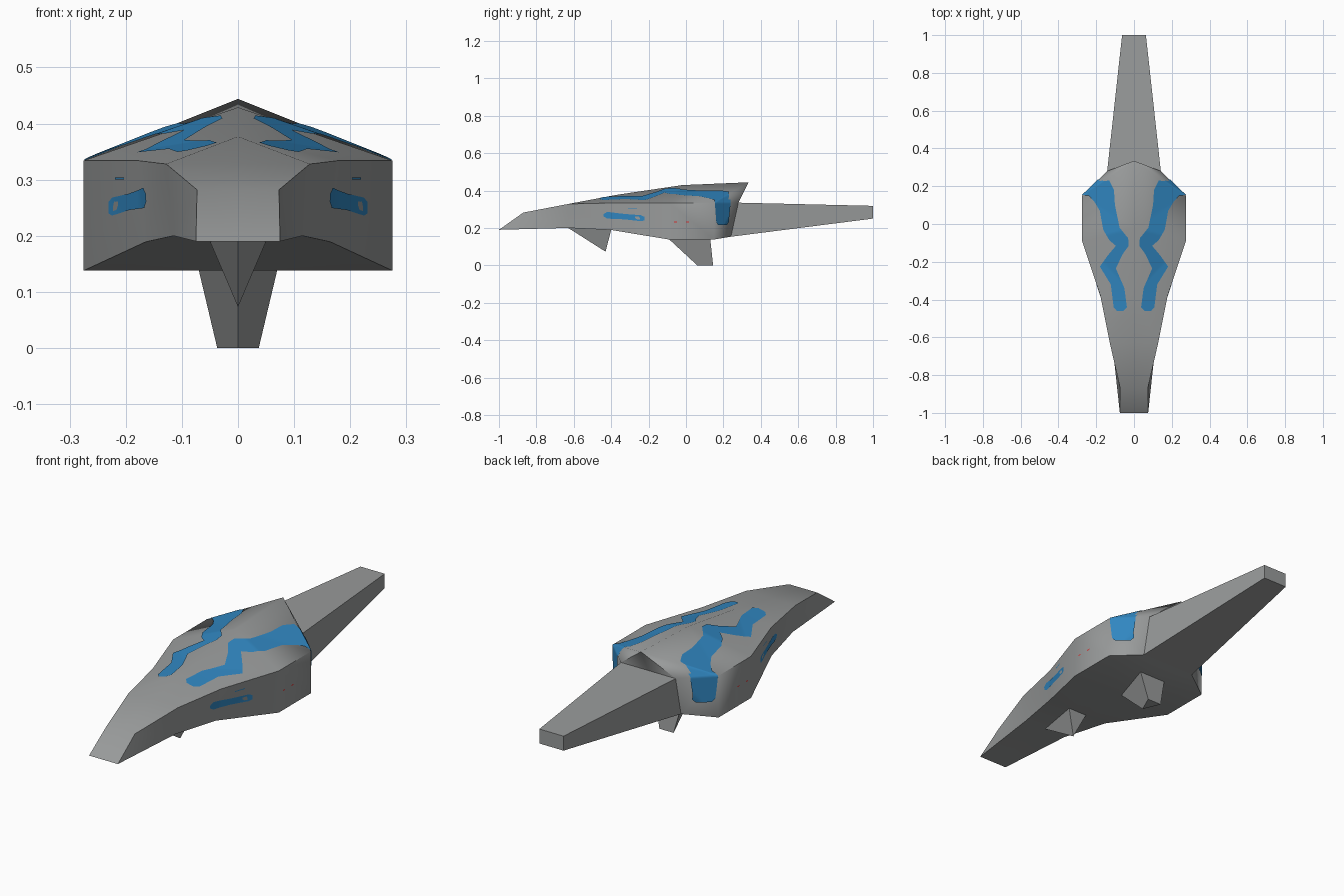
import bpy, bmesh, math
from mathutils import Vector
from mathutils.bvhtree import BVHTree

if "Cube" in bpy.data.objects:
    bpy.data.objects.remove(bpy.data.objects["Cube"])


def material(name, rgb):
    m = bpy.data.materials.new(name)
    m.diffuse_color = (*rgb, 1)
    m.use_nodes = True
    m.node_tree.nodes["Principled BSDF"].inputs["Base Color"].default_value = m.diffuse_color
    return m


GREY = material("hull grey", (0.32, 0.33, 0.33))
BLUE = material("marking blue", (0.03, 0.24, 0.53))
RED = material("light red", (0.7, 0.03, 0.03))


def finish(name, bm, mat, smooth=None):
    me = bpy.data.meshes.new(name)
    bm.to_mesh(me)
    bm.free()
    me.materials.append(mat)
    ob = bpy.data.objects.new(name, me)
    bpy.context.collection.objects.link(ob)
    if smooth:
        bpy.ops.object.select_all(action='DESELECT')
        ob.select_set(True)
        bpy.context.view_layer.objects.active = ob
        bpy.ops.object.shade_smooth_by_angle(angle=math.radians(smooth))
    return ob


def mirrored_solid(name, pts, faces, smooth=None):
    """Named points of the right half and its faces, mirrored into one closed mesh."""
    bm = bmesh.new()
    for s in (1, -1):
        v = {k: bm.verts.new((s * p[0], p[1], p[2])) for k, p in pts.items()}
        for f in faces:
            bm.faces.new([v[k] for k in f.split()])
    bmesh.ops.remove_doubles(bm, verts=bm.verts, dist=1e-4)
    bmesh.ops.recalc_face_normals(bm, faces=bm.faces)
    return finish(name, bm, GREY, smooth)


# hull: ridge (r), upper edge (e), lower edge (b), rear tail joint (q)
P = {
    "n": (.075, -1, .19), "e1": (.073, -.87, .282), "e2": (.128, -.63, .328),
    "e3": (.178, -.38, .334), "e4": (.275, -.09, .334), "e5": (.275, .15, .334),
    "q": (.142, .28, .335), "b2": (.115, -.63, .20), "b3": (.165, -.4, .189),
    "b4": (.275, -.09, .138), "b5": (.275, .15, .138), "bq": (.142, .24, .153),
    "r3": (0, -.37, .377), "r4": (0, -.02, .429), "r5": (0, .335, .444),
}
for k in ("n", "e1", "e2", "q", "b2", "b3", "b4", "b5", "bq"):
    P["c" + k] = (0, P[k][1], P[k][2])
hull = mirrored_solid("hull", P, [
    "cn n e1 ce1", "ce1 e1 e2 ce2", "ce2 e2 r3", "r3 e2 e3", "r3 e3 e4", "r3 e4 r4",
    "r4 e4 e5", "r4 e5 r5", "e5 q r5", "q cq r5",
    "n b2 e1", "e1 b2 e2", "e2 b2 b3 e3", "e3 b3 b4 e4", "e4 b4 b5 e5", "e5 b5 bq q",
    "cn cb2 b2 n", "cb2 cb3 b3 b2", "cb3 cb4 b4 b3", "cb4 cb5 b5 b4", "cb5 cbq bq b5",
    "q bq cbq cq"], smooth=60)

# tail boom
T = {"a": P["q"], "b": P["bq"], "c": (.063, 1, .25), "d": (.063, 1, .318)}
T.update({"m" + k: (0, p[1], p[2]) for k, p in list(T.items())})
mirrored_solid("tail_boom", T, ["a b c d", "ma a d md", "mb mc c b", "d c mc md", "a ma mb b"])

# belly fins
mirrored_solid("front_fin", {
    "f": (0, -.63, .2), "s": (.05, -.4, .19), "m": (0, -.4, .19), "t": (0, -.43, .073)},
    ["f s t", "s m t", "f m s"])
mirrored_solid("rear_fin", {
    "f": (0, -.09, .139), "s": (.07, .13, .139), "m": (0, .13, .139),
    "tf": (0, .06, 0), "ts": (.037, .145, 0), "tm": (0, .145, 0)},
    ["f s ts tf", "s m tm ts", "tf ts tm", "f m s"])

# painted markings: thin sheets projected onto the hull
surface = BVHTree.FromPolygons([v.co for v in hull.data.vertices],
                               [p.vertices[:] for p in hull.data.polygons])
TOP = (lambda p: Vector((p[0], p[1], 1)), Vector((0, 0, -1)))
SIDE = (lambda p: Vector((1, p[0], p[1])), Vector((-1, 0, 0)))


def marking(name, stations, view, mat=BLUE, steps=8, across=14, lift=.003):
    place, ray = view
    st = [(Vector(a), Vector(b)) for a, b in stations]
    pairs = [(a0.lerp(a1, i / steps), b0.lerp(b1, i / steps))
             for (a0, b0), (a1, b1) in zip(st, st[1:]) for i in range(steps)] + [st[-1]]
    bm = bmesh.new()
    rows = []
    for a, b in pairs:
        row = []
        for j in range(across + 1):
            hit, nor, _, _ = surface.ray_cast(place(a.lerp(b, j / across)), ray)
            if hit is None:
                row.append(None)
                continue
            if nor.dot(ray) > 0:
                nor = -nor
            row.append(bm.verts.new(hit + nor * lift))
        rows.append(row)
    for r0, r1 in zip(rows, rows[1:]):
        for j in range(across):
            quad = [r0[j], r0[j + 1], r1[j + 1], r1[j]]
            if None not in quad:
                f = bm.faces.new(quad)
                f.normal_update()
                if f.normal.dot(ray) > 0:
                    f.normal_flip()
    ob = finish(name, bm, mat, 60)
    ob.modifiers.new("mirror", 'MIRROR')


marking("back_stripe", [
    ((.055, -.46), (.09, -.46)), ((.037, -.44), (.107, -.44)), ((.05, -.34), (.122, -.32)),
    ((.095, -.235), (.18, -.225)), ((.06, -.16), (.137, -.165)), ((.027, -.115), (.095, -.115)),
    ((.03, -.075), (.13, -.085)), ((.075, -.02), (.162, -.03)), ((.10, .1), (.18, .07)),
    ((.105, .18), (.21, .12)), ((.13, .23), (.25, .163)), ((.185, .226), (.25, .166))], TOP)
marking("rear_quarter_band", [
    ((.152, .35), (.235, .35)), ((.153, .32), (.235, .32)),
    ((.16, .23), (.226, .23)), ((.17, .215), (.215, .215))], SIDE)
marking("side_stripe", [
    ((-.44, .275), (-.44, .262)), ((-.42, .286), (-.42, .25)), ((-.33, .275), (-.33, .246)),
    ((-.24, .268), (-.24, .236)), ((-.222, .26), (-.222, .24))], SIDE, across=4)
marking("side_dash", [((-.31, .304), (-.31, .3)), ((-.26, .304), (-.26, .3))],
        SIDE, steps=2, across=1)
for y in (-.055, .008):
    marking("side_light", [((y - .008, .234), (y - .008, .229)), ((y + .008, .234), (y + .008, .229))],
            SIDE, RED, steps=1, across=1)
